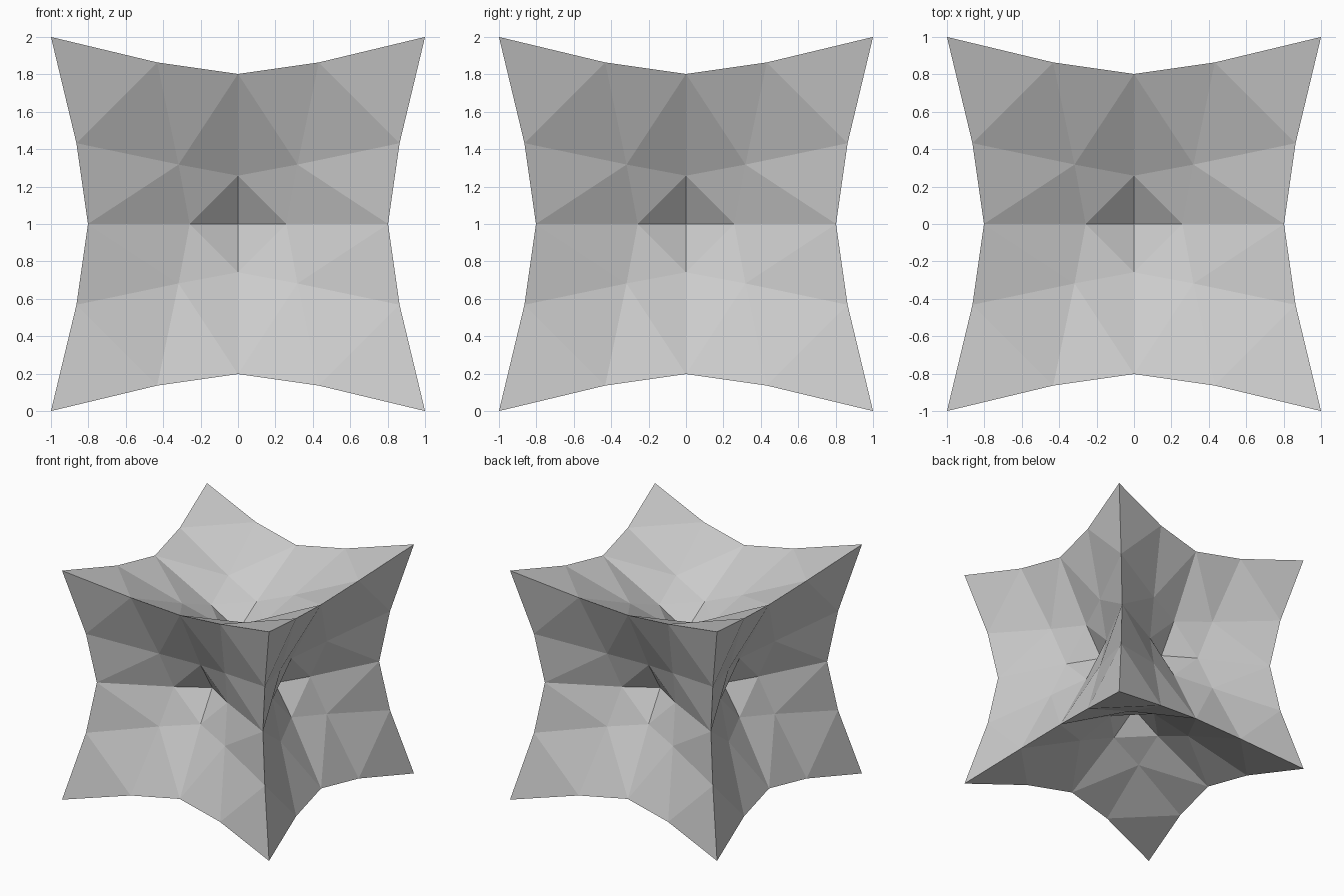
import bpy, bmesh
from math import sqrt

if "Cube" in bpy.data.objects:
    bpy.data.objects.remove(bpy.data.objects["Cube"])

SLOPE = 1.88                      # how strongly the cube is pushed away from a sphere
OFFSET = (SLOPE - 1) * sqrt(3)    # keeps the eight corners fixed

bm = bmesh.new()
bmesh.ops.create_cube(bm, size=2)

# Quarter each cube face, then join edge midpoints across every quad
bmesh.ops.subdivide_edges(bm, edges=bm.edges[:], cuts=1, use_grid_fill=True)
mids = [v for v in bm.verts if abs(v.co.length - sqrt(2)) < 0.01]
bmesh.ops.connect_verts(bm, verts=mids)

# Split every triangle into four
bmesh.ops.subdivide_edges(bm, edges=bm.edges[:], cuts=1, use_grid_fill=True)
bmesh.ops.triangulate(bm, faces=[f for f in bm.faces if len(f.verts) > 3])

# Inverse spherical cast: sinks face centres, leaves corners as spikes
for v in bm.verts:
    v.co *= SLOPE - OFFSET / v.co.length
    v.co.z += 1

bmesh.ops.recalc_face_normals(bm, faces=bm.faces[:])
mesh = bpy.data.meshes.new("spiked_cube")
bm.to_mesh(mesh)
bm.free()
bpy.context.collection.objects.link(bpy.data.objects.new("spiked_cube", mesh))
